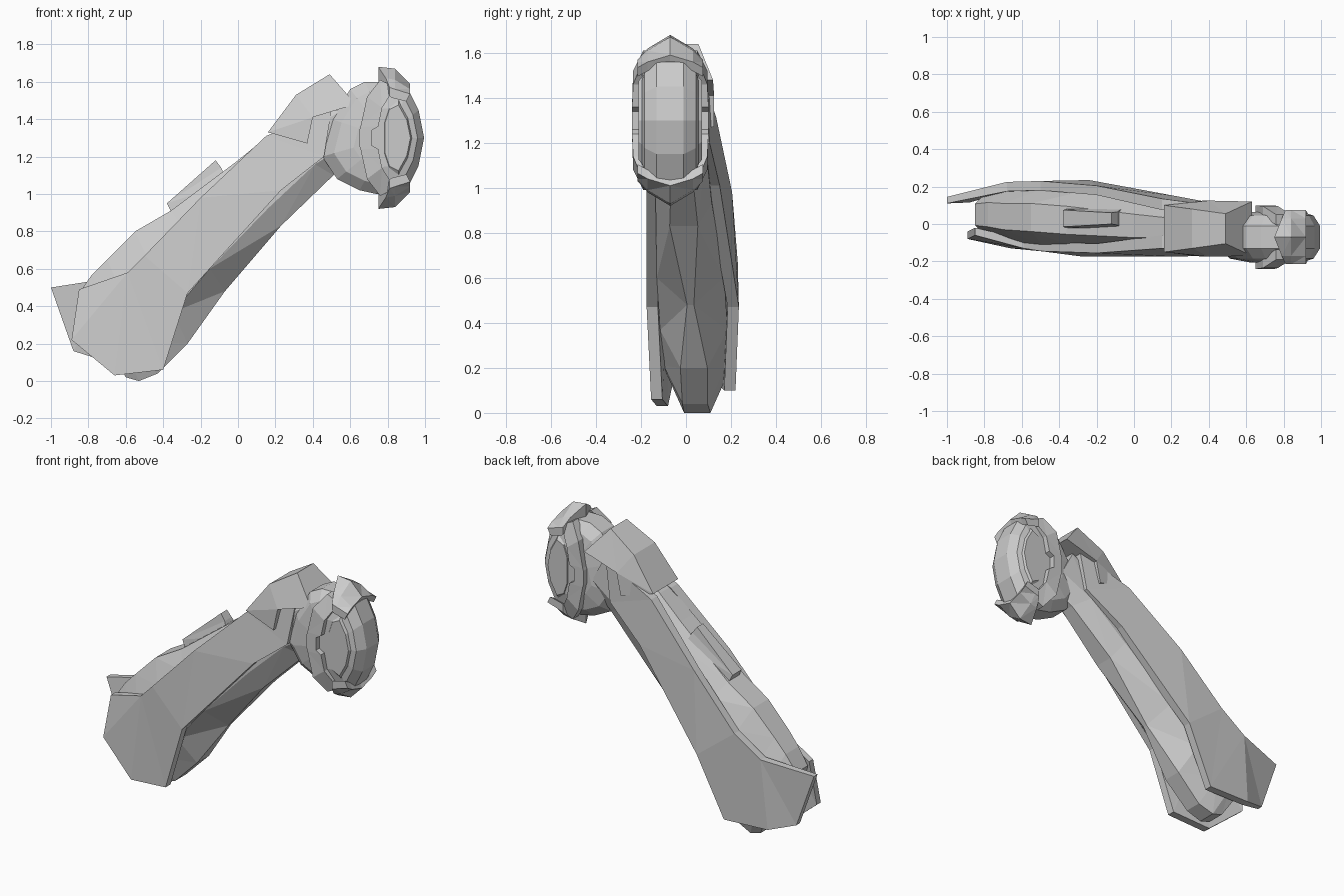
import bpy
import bmesh


def loft(name, rings):
    """Skin a list of equal-length closed rings and cap both ends, flat shaded."""
    bm = bmesh.new()
    vs = [[bm.verts.new(p) for p in r] for r in rings]
    n = len(rings[0])
    for a, b in zip(vs, vs[1:]):
        for i in range(n):
            j = (i + 1) % n
            bm.faces.new((a[i], a[j], b[j], b[i]))
    bm.faces.new(vs[0])
    bm.faces.new(vs[-1])
    bmesh.ops.recalc_face_normals(bm, faces=bm.faces)
    bmesh.ops.triangulate(bm, faces=bm.faces)
    me = bpy.data.meshes.new(name)
    bm.to_mesh(me)
    bm.free()
    ob = bpy.data.objects.new(name, me)
    bpy.context.collection.objects.link(ob)
    return ob


def slab(name, prof, yc):
    """Side profile of (x, z, half width), symmetric about y = yc."""
    return loft(name, [[(x, yc + s * w, z) for x, z, w in prof] for s in (-1, 1)])


def disc(name, outline, centre, rings):
    """Side outline scaled about its centre at each (scale, y)."""
    cx, cz = centre
    return loft(name, [[(cx + (x - cx) * s, y, cz + (z - cz) * s)
                        for x, z in outline] for s, y in rings])


def plate(name, columns):
    """Bent sheet: columns of (top point, bottom point, inward thickness)."""
    rings = []
    for (x, y, z), (u, v, w), t in columns:
        rings.append([(x, y, z), (x, y + t, z), (u, v + t, w), (u, v, w)])
    return loft(name, rings)


YC = -0.07   # centre plane of the end joint
ZC = 1.30

# Faceted core: top point, keel point, centre y, half width, keel flatness
core = [
    ((-0.85, 0.47), (-0.60, 0.02), 0.05, 0.115, .5),
    ((-0.78, 0.57), (-0.53, 0.00), 0.05, 0.13, .45),
    ((-0.70, 0.65), (-0.43, 0.04), 0.04, 0.14, .4),
    ((-0.55, 0.80), (-0.27, 0.20), 0.035, 0.15, .4),
    ((-0.36, 0.91), (-0.07, 0.48), 0.02, 0.15, .1),
    ((0.00, 1.18), (0.23, 0.83), -0.01, 0.125, .5),
    ((0.16, 1.31), (0.51, 1.10), -0.02, 0.11, .4),
    ((0.50, 1.50), (0.66, 1.20), -0.04, 0.10, .35),
]


def core_ring(a, b, yc, hw, keel):
    section = [(0, -.5), (.22, -1), (.72, -1), (1, -keel),
               (1, keel), (.72, 1), (.22, 1), (0, .5)]
    return [(a[0] + (b[0] - a[0]) * t, yc + hw * k, a[1] + (b[1] - a[1]) * t)
            for t, k in section]


loft("limb_core", [core_ring(*c) for c in core])

# Side armour sheets
plate("front_side_plate", [
    ((-.85, -.06, .49), (-.89, -.08, .22), .04),
    ((-.59, -.13, .58), (-.66, -.13, .03), .05),
    ((-.50, -.145, .67), (-.40, -.155, .06), .05),
    ((-.20, -.155, .98), (-.27, -.175, .47), .05),
    ((.15, -.13, 1.31), (.23, -.175, 1.02), .07),
    ((.50, -.14, 1.45), (.46, -.165, 1.20), .06)])
plate("back_side_plate", [
    ((-1.0, .145, .50), (-.88, .15, .16), -.035),
    ((-.68, .225, .55), (-.72, .21, .11), -.05),
    ((-.50, .23, .67), (-.42, .22, .10), -.05),
    ((-.20, .205, .98), (-.24, .235, .47), -.05),
    ((.15, .135, 1.31), (.22, .15, 1.01), -.06),
    ((.50, .09, 1.45), (.46, .105, 1.20), -.06)])

# Raised block on the upper edge
slab("top_ridge_block", [(-.38, .95, .045), (-.12, 1.18, .03), (-.09, 1.14, .035),
                         (-.05, 1.06, .06), (-.32, .83, .06)], 0.03)

# Cap over the neck
slab("neck_cap", [(.16, 1.33, .125), (.31, 1.53, .105), (.49, 1.64, .08),
                  (.63, 1.48, .145), (.40, 1.41, .15), (.37, 1.27, .15)], -0.025)

# Rounded end joint
outline = [(.45, 1.20), (.53, 1.08), (.65, 1.02), (.74, 1.00), (.90, 1.02),
           (.965, 1.15), (.995, 1.30), (.965, 1.45), (.91, 1.56), (.80, 1.60),
           (.68, 1.60), (.60, 1.56), (.50, 1.40)]
disc("end_joint", outline, (.80, ZC),
     [(.52, YC - .135), (.82, YC - .115), (1, YC - .06),
      (1, YC + .06), (.82, YC + .115), (.52, YC + .135)])

# Oval hub panel through the joint
hub = [(.77, 1.20), (.80, 1.11), (.86, 1.08), (.915, 1.18), (.94, 1.30),
       (.915, 1.42), (.86, 1.52), (.80, 1.49), (.77, 1.40)]
disc("hub_panel", hub, (.85, ZC),
     [(.8, YC - .14), (1, YC - .105), (1, YC + .105), (.8, YC + .14)])

# C-shaped side brackets with a centre notch: outer xz, inner xz, offset from YC
half = [((.76, .31), (.84, .27), .12), ((.69, .22), (.77, .16), .165),
        ((.655, .06), (.75, .06), .17), ((.65, .045), (.715, .04), .17)]
bracket = half + [((a, -b), (c, -d), w) for (a, b), (c, d), w in reversed(half)]
for side, label in ((-1, "front"), (1, "back")):
    plate(label + "_joint_bracket",
          [((a, YC + side * w, ZC + b), (c, YC + side * w, ZC + d), -side * .055)
           for (a, b), (c, d), w in bracket])

# Peaked horns arching over the top and under the bottom of the joint
horn = [(.75, .38), (.84, .37), (.92, .29), (.90, .25), (.82, .27), (.75, .28)]
arch = [(-.145, .06, -.11), (-.10, .04, -.06), (0, 0, 0),
        (.10, .04, -.06), (.145, .06, -.11)]
for up, label in ((1, "upper"), (-1, "lower")):
    loft(label + "_joint_horn",
         [[(x + dx * (x < .8), YC + dy, ZC + up * (z + dz * (.5 if z < .3 else 1)))
           for x, z in horn] for dy, dx, dz in arch])
